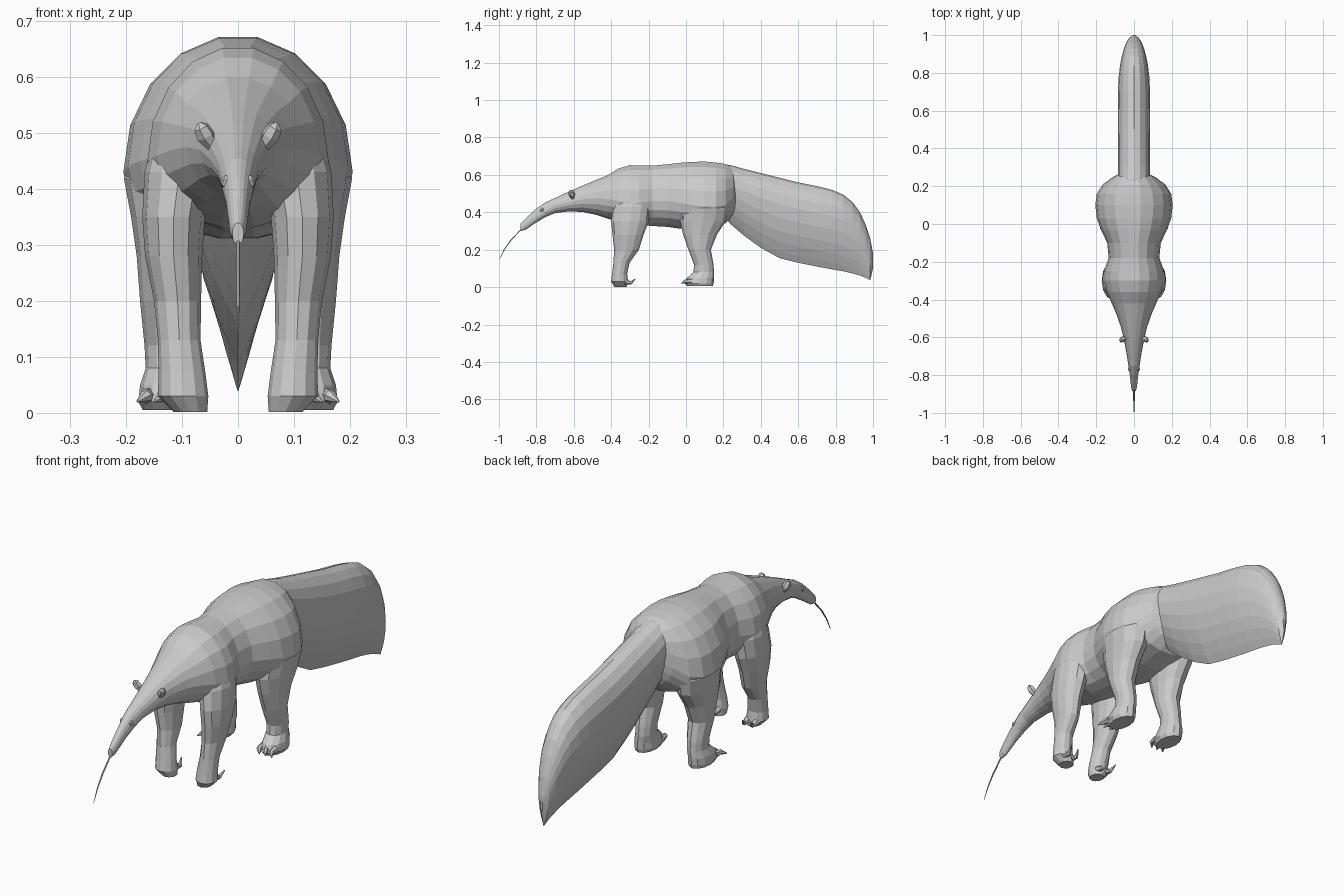
import bpy, bmesh
from math import cos, sin, pi
from mathutils import Vector


def loft(name, rings, mirror=False):
    """Skin a list of equal-length point rings, closing both ends."""
    bm = bmesh.new()
    loops = [[bm.verts.new(p) for p in ring] for ring in rings]
    n = len(loops[0])
    for a, b in zip(loops, loops[1:]):
        for i in range(n):
            j = (i + 1) % n
            bm.faces.new((a[i], a[j], b[j], b[i]))
    bm.faces.new(loops[0][::-1])
    bm.faces.new(loops[-1])
    bmesh.ops.recalc_face_normals(bm, faces=bm.faces)
    me = bpy.data.meshes.new(name)
    bm.to_mesh(me)
    bm.free()
    ob = bpy.data.objects.new(name, me)
    bpy.context.collection.objects.link(ob)
    if mirror:
        ob.modifiers.new("mirror", 'MIRROR').use_mirror_merge = False
    return ob


def trunk_ring(y, top, mid, bot, w, n=18):
    """Upright egg-shaped section."""
    pts = []
    for i in range(n):
        a = 2 * pi * i / n
        s = sin(a)
        pts.append((w * cos(a), y, mid + s * (top - mid if s > 0 else mid - bot)))
    return pts


def tail_ring(y, top, bot, w):
    """Upright section: rounded top, wedge-shaped underside."""
    mid = top - (top - bot) * 0.33
    half = [(w * cos(k * pi / 8), mid + (top - mid) * sin(k * pi / 8)) for k in (3, 2, 1, 0)]
    half += [(w * (1 - t ** 2), mid - (mid - bot) * t) for t in (0.25, 0.5, 0.7, 0.88)]
    return ([(0, y, top)] + [(x, y, z) for x, z in half] + [(0, y, bot)]
            + [(-x, y, z) for x, z in reversed(half)])


def level_ring(z, yc, ry, xc, rx, n=12):
    """Horizontal elliptical section."""
    return [(xc + rx * cos(2 * pi * i / n), yc + ry * sin(2 * pi * i / n), z) for i in range(n)]


def spike(name, points, radii, n=6):
    """Mirrored tapered tube along a short path."""
    pts = [Vector(p) for p in points]
    rings = []
    for k, p in enumerate(pts):
        d = (pts[min(k + 1, len(pts) - 1)] - pts[max(k - 1, 0)]).normalized()
        u = d.orthogonal().normalized()
        v = d.cross(u)
        rings.append([p + radii[k] * (u * cos(2 * pi * i / n) + v * sin(2 * pi * i / n))
                      for i in range(n)])
    return loft(name, rings, True)


# Body with neck, head and long snout: y, top, widest height, bottom, half width
loft("body", [trunk_ring(*r) for r in (
    (-.885, .34, .32, .30, .010), (-.86, .365, .335, .305, .016),
    (-.80, .42, .38, .345, .022), (-.75, .455, .41, .375, .030),
    (-.70, .477, .435, .395, .037), (-.62, .515, .455, .405, .052),
    (-.55, .545, .47, .40, .068), (-.48, .575, .475, .385, .092),
    (-.42, .60, .47, .365, .118), (-.36, .637, .46, .35, .145),
    (-.30, .655, .45, .34, .162), (-.25, .653, .45, .33, .160),
    (-.18, .652, .46, .325, .134), (-.10, .66, .46, .32, .142),
    (-.03, .668, .45, .31, .175), (.03, .673, .44, .31, .197),
    (.10, .675, .43, .315, .205), (.16, .67, .43, .33, .197),
    (.21, .662, .44, .34, .165), (.25, .645, .48, .38, .11),
    (.28, .62, .50, .42, .05))])

# Big bushy tail: y, top, bottom, half width
loft("tail", [tail_ring(*r) for r in (
    (.18, .655, .40, .07), (.24, .652, .335, .085), (.31, .632, .275, .085),
    (.40, .61, .21, .085), (.50, .585, .155, .086), (.60, .56, .13, .086),
    (.70, .54, .11, .085), (.78, .52, .095, .081), (.84, .495, .085, .074),
    (.89, .455, .073, .064), (.93, .40, .062, .053), (.96, .335, .05, .041),
    (.985, .26, .038, .026), (1.0, .18, .10, .006))])

# Legs: height, y centre, y radius, x centre, x radius
loft("front_legs", [level_ring(*r) for r in (
    (.52, -.285, .07, .085, .06), (.43, -.29, .10, .105, .062),
    (.35, -.30, .10, .115, .056), (.28, -.31, .083, .115, .051),
    (.20, -.318, .066, .108, .042), (.13, -.345, .043, .105, .038),
    (.07, -.355, .040, .10, .042), (.03, -.355, .046, .098, .045),
    (.002, -.35, .033, .085, .030))], True)
loft("hind_legs", [level_ring(*r) for r in (
    (.54, .10, .09, .095, .065), (.42, .10, .125, .125, .079),
    (.35, .09, .122, .125, .066), (.28, .075, .09, .125, .056),
    (.20, .073, .060, .125, .050), (.12, .095, .052, .125, .042),
    (.08, .095, .055, .125, .040), (.05, .078, .072, .13, .045),
    (.02, .07, .078, .13, .048), (.005, .075, .068, .13, .040))], True)

# Claws: the front ones curl back under the wrist, the hind ones point forward
for i, x in enumerate((.075, .115)):
    spike(f"front_claw_{i + 1}", [(x, -.33, .03), (x, -.295, .022), (x + .01, -.27, .045)],
          (.016, .010, .002))
for i, x in enumerate((.10, .13, .16)):
    spike(f"hind_claw_{i + 1}", [(x, .03, .03), (x + .005, -.005, .03), (x + .02, -.025, .02)],
          (.016, .011, .002))

# Ears and eyes
spike("ears", [(.045, -.605, .475), (.058, -.61, .495), (.066, -.615, .51), (.07, -.615, .518)],
      (.010, .017, .014, .004))
spike("eyes", [(.018, -.77, .412), (.026, -.77, .414), (.030, -.77, .415)], (.013, .011, .005))

# Thin hanging tongue
loft("tongue", [level_ring(z, y, r, 0, r, 6) for z, y, r in (
    (.325, -.86, .004), (.30, -.89, .004), (.25, -.937, .004),
    (.20, -.972, .003), (.145, -.999, .001))])
